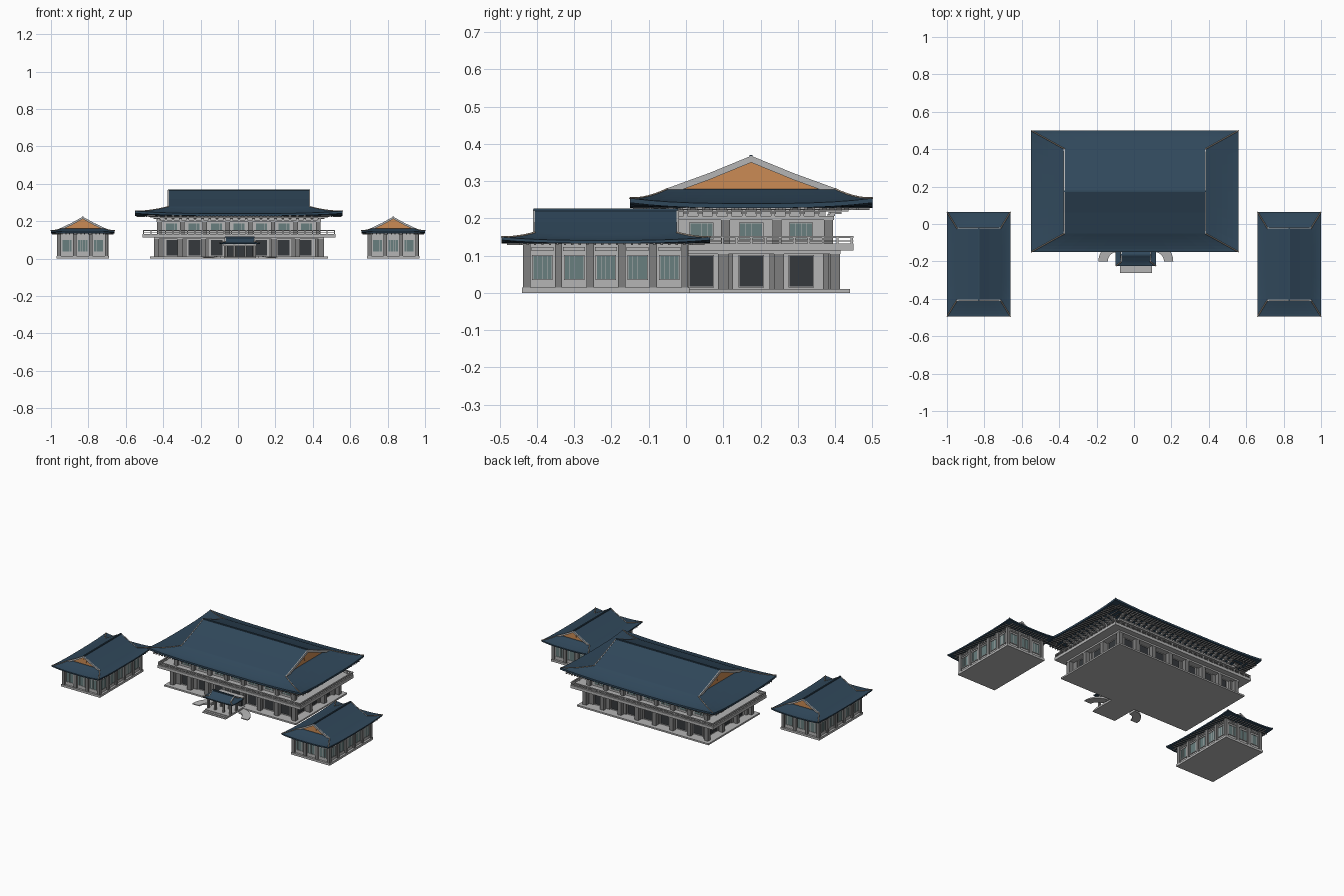
import bpy, bmesh, math
from mathutils import Matrix, Vector

if "Cube" in bpy.data.objects:
    bpy.data.objects.remove(bpy.data.objects["Cube"])

T, R = Matrix.Translation, lambda a: Matrix.Rotation(a, 4, 'Z')


def mat(name, c):
    m = bpy.data.materials.new(name)
    m.diffuse_color = (*c, 1)
    m.use_nodes = True
    m.node_tree.nodes["Principled BSDF"].inputs["Base Color"].default_value = m.diffuse_color
    return m


BLUE = mat("roof_blue", (0.03, 0.065, 0.105))
ORANGE = mat("gable_orange", (0.60, 0.26, 0.09))
GLASS = mat("window_teal", (0.14, 0.21, 0.21))
DARK = mat("door_dark", (0.035, 0.04, 0.045))
TAN = mat("ridge_tan", (0.42, 0.34, 0.27))
COLUMN = mat("column_grey", (0.21, 0.21, 0.21))
STONE = mat("stone_grey", (0.46, 0.46, 0.46))


def finish(name, bm, m, M):
    bmesh.ops.recalc_face_normals(bm, faces=bm.faces)
    me = bpy.data.meshes.new(name)
    bm.to_mesh(me)
    bm.free()
    me.materials.append(m)
    ob = bpy.data.objects.new(name, me)
    ob.matrix_world = M
    bpy.context.collection.objects.link(ob)
    return ob


def boxes(name, items, m, M):
    """items: (angle, u, v, z, size_u, size_v, size_z), turned about the building centre"""
    bm = bmesh.new()
    for a, u, v, z, su, sv, sz in items:
        bmesh.ops.create_cube(bm, size=1, matrix=R(a) @ T((u, v, z)) @ Matrix.Diagonal((su, sv, sz, 1)))
    finish(name, bm, m, M)


def box(name, x0, x1, y0, y1, z0, z1, m, M):
    boxes(name, [(0, (x0+x1)/2, (y0+y1)/2, (z0+z1)/2, x1-x0, y1-y0, z1-z0)], m, M)


def edge(hx, hy, nx, ny, mid=0.5):
    """(angle, position along wall, wall distance) for each bay or column of the four walls"""
    for k in range(4):
        L, D, n = (hx, hy, nx) if k % 2 == 0 else (hy, hx, ny)
        for i in range(n):
            yield k*math.pi/2, -L + 2*L*(i+mid)/n, D


def prism(name, prof, x0, x1, m, M):
    """extrude a (y, z) outline along x"""
    bm = bmesh.new()
    f = bm.faces.new([bm.verts.new((x0, y, z)) for y, z in prof])
    g = bmesh.ops.extrude_face_region(bm, geom=[f])["geom"]
    bmesh.ops.translate(bm, verts=[v for v in g if isinstance(v, bmesh.types.BMVert)], vec=(x1-x0, 0, 0))
    finish(name, bm, m, M)


def tube(name, paths, r, m, M):
    cu = bpy.data.curves.new(name, 'CURVE')
    cu.dimensions, cu.bevel_depth, cu.bevel_resolution = '3D', r, 0
    for p in paths:
        s = cu.splines.new('POLY')
        s.points.add(len(p)-1)
        for q, c in zip(s.points, p):
            q.co = (*c, 1)
    cu.materials.append(m)
    ob = bpy.data.objects.new(name, cu)
    ob.matrix_world = M
    bpy.context.collection.objects.link(ob)


def roof(pre, M, hx, hy, gx, gy, wx, wy, ze, zs, zr, lift, th, board):
    """hip-and-gable roof: curved skirt, upper gable roof along x, boards and ridges"""
    sg, n, rows = [(-1, -1), (1, -1), (1, 1), (-1, 1)], 12, 6

    def pt(k, u, t):
        (ax, ay), (bx, by) = sg[k], sg[(k+1) % 4]
        return Vector(((ax+(bx-ax)*u)*(hx+(gx-hx)*t), (ay+(by-ay)*u)*(hy+(gy-hy)*t),
                       ze+(zs-ze)*t**1.4 + lift*(1-t)**1.5*abs(2*u-1)**3))
    ku = [(k, j/n) for k in range(4) for j in range(n)]
    rings = [[pt(k, u, t/rows) for k, u in ku] for t in range(rows+1)]
    low = [p-Vector((0, 0, th)) for p in rings[0]]
    inner = [Vector((p.x*wx/hx, p.y*wy/hy, ze-th)) for p in low]
    bm = bmesh.new()
    vs = [[bm.verts.new(p) for p in r] for r in [inner, low]+rings]
    for a, b in zip(vs, vs[1:]):
        for i in range(4*n):
            j = (i+1) % (4*n)
            bm.faces.new((a[i], a[j], b[j], b[i]))
    bm.faces.new(vs[0])
    bm.faces.new(vs[-1])
    finish(pre+"_roof_skirt", bm, BLUE, M)

    def slope(th, up=0):
        top = [(-gy, zs), (-gy/2, (zs+zr)/2-0.03*(zr-zs)), (0, zr)]
        top += [(-y, z) for y, z in top[1::-1]]
        return [(y, z+up) for y, z in top] + [(y, z-th) for y, z in top[::-1]]
    prism(pre+"_upper_roof", slope(board*0.7), -gx, gx, BLUE, M)
    for s, side in ((-1, "a"), (1, "b")):
        prism(pre+"_bargeboard_"+side, slope(board, 0.002), s*gx, s*(gx+0.006), STONE, M)
        bm = bmesh.new()
        r = (zr-zs)*0.22
        bmesh.ops.create_cone(bm, cap_ends=True, segments=16, radius1=r, radius2=r, depth=0.006,
                              matrix=T((s*(gx-0.012), 0, zs+(zr-zs)*0.38)) @ Matrix.Rotation(math.pi/2, 4, 'Y'))
        finish(pre+"_gable_disc_"+side, bm, ORANGE, M)
    prism(pre+"_gable_wall", [(-gy*0.97, zs-0.004), (0, zr-0.006), (gy*0.97, zs-0.004)],
          -gx+0.012, gx-0.012, ORANGE, M)
    tube(pre+"_hip_ridges", [[pt(k, 0, t/rows) for t in range(rows+1)] for k in range(4)], 0.003, TAN, M)
    box(pre+"_ridge", -gx-0.004, gx+0.004, -0.004, 0.004, zr-0.004, zr+0.004, BLUE, M)


def windows(pre, M, hx, hy, nx, ny, w, z0, z1, m, bars=0):
    e = list(edge(hx, hy, nx, ny))
    zc, h = (z0+z1)/2, z1-z0
    boxes(pre+"_panes", [(a, u, -D, zc, w, 0.004, h) for a, u, D in e], m, M)
    fr = []
    for a, u, D in e:
        fr += [(a, u+s*w/2, -D-0.001, zc, 0.003, 0.007, h+0.003) for s in (-1, 1)]
        fr += [(a, u, -D-0.001, z, w, 0.007, 0.003) for z in (z0, z1)]
        fr += [(a, u+w*((i+1)/(bars+1)-0.5), -D-0.0005, zc, 0.0012, 0.005, h) for i in range(bars)]
    boxes(pre+"_frames", fr, STONE, M)


# --- main hall ---
M = T((0.005, 0.175, 0))
box("hall_base", -0.475, 0.475, -0.265, 0.265, 0, 0.01, STONE, M)
box("hall_ground_walls", -0.415, 0.415, -0.2, 0.2, 0.01, 0.115, STONE, M)
windows("hall_doors", M, 0.416, 0.201, 7, 3, 0.066, 0.016, 0.1, DARK)
boxes("hall_ground_columns", [(a, u, -D, 0.06, 0.027, 0.027, 0.105)
                              for a, u, D in edge(0.44, 0.225, 7, 3, 0)], COLUMN, M)
boxes("hall_wall_piers", [(a, u, -D, 0.06, 0.035, 0.014, 0.1)
                          for a, u, D in edge(0.415, 0.2, 7, 3, 0)], COLUMN, M)
box("hall_beam", -0.455, 0.455, -0.24, 0.24, 0.104, 0.116, STONE, M)
box("hall_balcony", -0.515, 0.515, -0.275, 0.275, 0.114, 0.132, STONE, M)
# balcony railing
boxes("balcony_posts", [(a, u, -D, 0.14, 0.006, 0.006, 0.018)
                        for a, u, D in edge(0.51, 0.27, 26, 14, 0)], STONE, M)
boxes("balcony_rails", [(a, 0, -D, z, L*2, 0.008, h) for z, h in ((0.15, 0.006), (0.139, 0.003))
                        for a, L, D in [(k*math.pi/2, *((0.514, 0.27) if k % 2 == 0 else (0.274, 0.51)))
                                        for k in range(4)]], STONE, M)
# upper floor
box("hall_upper_walls", -0.42, 0.42, -0.2, 0.2, 0.13, 0.228, STONE, M)
windows("hall_upper_windows", M, 0.421, 0.201, 7, 3, 0.062, 0.145, 0.188, GLASS, 3)
boxes("hall_upper_columns", [(a, u, -D, 0.168, 0.024, 0.024, 0.075)
                             for a, u, D in edge(0.425, 0.207, 7, 3, 0)], COLUMN, M)
box("hall_upper_beam", -0.44, 0.44, -0.222, 0.222, 0.196, 0.206, STONE, M)
# stepped brackets and rafters under the eaves
boxes("eave_brackets", [(a, u, -D-0.012*k, 0.209+0.006*k, 0.011+0.004*(k % 2), 0.02+0.012*k, 0.005)
                        for a, u, D in edge(0.43, 0.215, 22, 11, 0) for k in range(4)], STONE, M)
boxes("eave_bracket_beams", [(a, 0, -D-o, z, 2*L+2*o, 0.006, 0.005)
                             for o, z in ((0.025, 0.221), (0.05, 0.225))
                             for a, L, D in [(k*math.pi/2, *((0.43, 0.215) if k % 2 == 0 else (0.215, 0.43)))
                                             for k in range(4)]], COLUMN, M)
boxes("eave_rafters", [(a, u, -D, 0.2255, 0.008, 0.045, 0.007)
                       for a, u, D in edge(0.525, 0.295, 54, 30)], COLUMN, M)
roof("hall", M, 0.555, 0.325, 0.375, 0.225, 0.43, 0.21, 0.24, 0.279, 0.366, 0.014, 0.012, 0.016)

# --- entrance porch ---
P = T((0.01, -0.165, 0))
box("porch_floor", -0.085, 0.085, -0.07, 0.1, 0, 0.012, STONE, P)
for i in range(2):
    box(f"porch_step_{i+1}", -0.085, 0.085, -0.084-0.014*i, 0.0, 0, 0.008-0.004*i, STONE, P)
boxes("porch_columns", [(0, x, y, 0.043, 0.012, 0.012, 0.065)
                        for x in (-0.08, -0.03, 0.03, 0.08) for y in (-0.04, 0.02)], COLUMN, P)
box("porch_beam", -0.088, 0.088, -0.046, 0.1, 0.068, 0.078, STONE, P)
box("porch_door", -0.07, 0.07, 0.085, 0.1, 0.012, 0.068, DARK, P)
roof("porch", P, 0.108, 0.06, 0.075, 0.035, 0.088, 0.046, 0.083, 0.092, 0.113, 0.004, 0.006, 0.006)

# curved ramps either side of the porch
for s, side in ((-1, "left"), (1, "right")):
    bm = bmesh.new()
    prev = None
    for i in range(11):
        a = math.pi/2*i/10
        zt = 0.005 + 0.01*i/10
        ring = [bm.verts.new((s*(0.1+r*math.cos(a)), -0.035+r*math.sin(a), z))
                for r, z in ((0.05, 0), (0.1, 0), (0.1, zt), (0.05, zt))]
        if prev:
            for j in range(4):
                bm.faces.new((prev[j], prev[(j+1) % 4], ring[(j+1) % 4], ring[j]))
        if i in (0, 10):
            bm.faces.new(ring)
        prev = ring
    finish("ramp_"+side, bm, STONE, P)

# --- two side wings, ridge running front to back ---
for s, side in ((-1, "left"), (1, "right")):
    W, n = T((s*0.83, -0.215, 0)) @ R(math.pi/2), side+"_wing"
    box(n+"_base", -0.225, 0.225, -0.14, 0.14, 0, 0.014, STONE, W)
    box(n+"_walls", -0.212, 0.212, -0.126, 0.126, 0.012, 0.134, STONE, W)
    windows(n+"_windows", W, 0.213, 0.127, 5, 3, 0.052, 0.036, 0.1, GLASS, 3)
    windows(n+"_transoms", W, 0.213, 0.127, 5, 3, 0.056, 0.114, 0.122, STONE)
    boxes(n+"_columns", [(a, u, -D, 0.072, 0.02, 0.018, 0.12)
                         for a, u, D in edge(0.212, 0.127, 5, 3, 0)], COLUMN, W)
    boxes(n+"_rafters", [(a, u, -D, 0.1315, 0.006, 0.05, 0.006)
                         for a, u, D in edge(0.24, 0.14, 24, 14)], COLUMN, W)
    roof(n, W, 0.28, 0.17, 0.19, 0.115, 0.22, 0.135, 0.141, 0.162, 0.222, 0.009, 0.008, 0.01)
